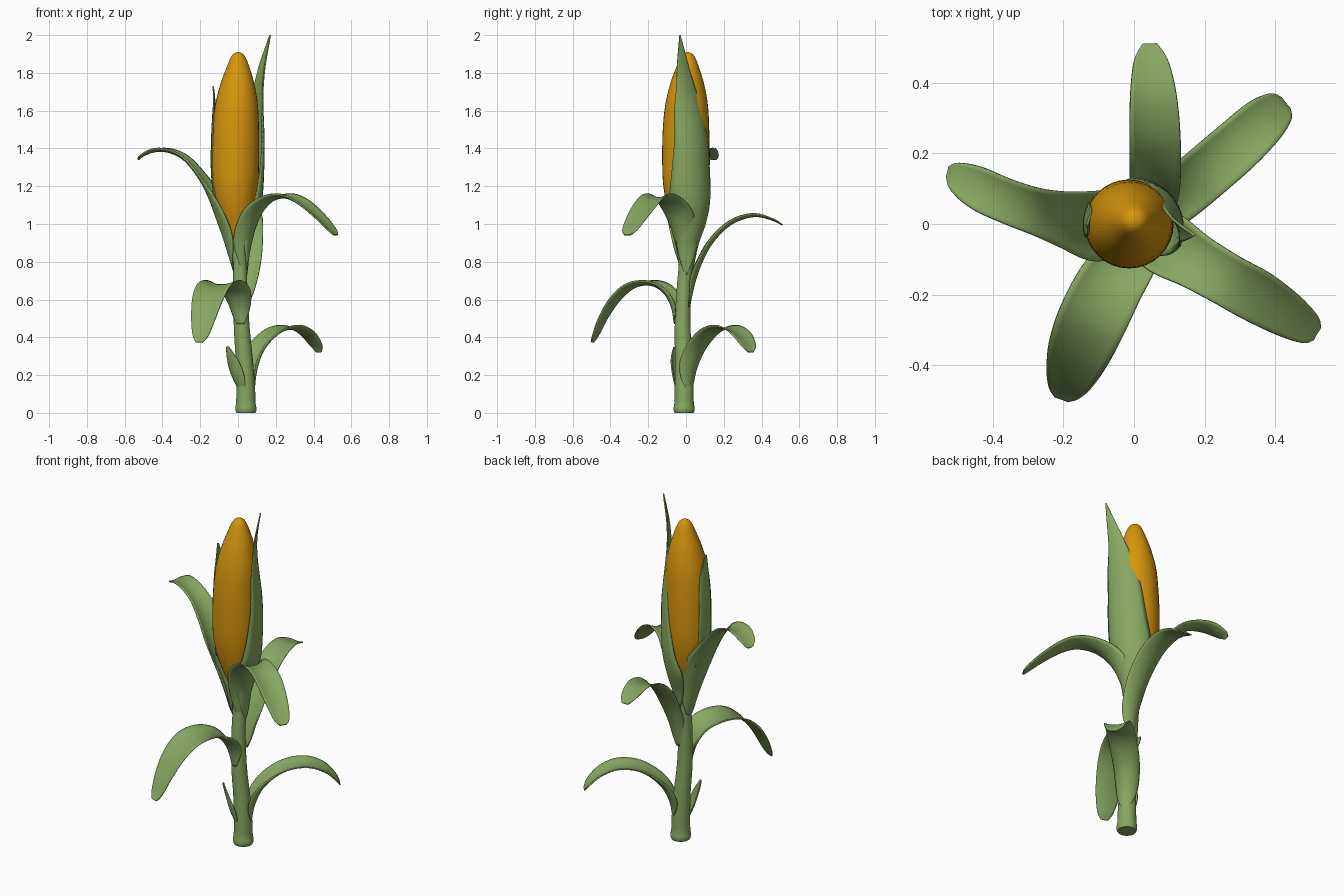
import bpy, bmesh, math
from mathutils import Vector


def material(name, color):
    m = bpy.data.materials.new(name)
    m.diffuse_color = (*color, 1)
    return m


GREEN = material("leaf green", (0.245, 0.385, 0.12))
YELLOW = material("kernel yellow", (0.68, 0.305, 0.004))


def smooth_rows(rows, steps):
    """Catmull-Rom interpolation through rows of numbers."""
    out = []
    for i in range(len(rows) - 1):
        p0, p1 = rows[max(i - 1, 0)], rows[i]
        p2, p3 = rows[i + 1], rows[min(i + 2, len(rows) - 1)]
        for s in range(steps):
            t = s / steps
            out.append([0.5 * (2 * b + (c - a) * t + (2 * a - 5 * b + 4 * c - d) * t * t
                               + (3 * b - a - 3 * c + d) * t ** 3)
                        for a, b, c, d in zip(p0, p1, p2, p3)])
    out.append(list(rows[-1]))
    return out


def make_object(name, rings, mat, closed):
    """Skin a list of point rows; closed rows become a capped tube."""
    bm = bmesh.new()
    grid = [[bm.verts.new(p) for p in ring] for ring in rings]
    n = len(grid[0])
    for a, b in zip(grid, grid[1:]):
        for j in range(n if closed else n - 1):
            k = (j + 1) % n
            bm.faces.new((a[j], a[k], b[k], b[j]))
    if closed:
        bm.faces.new(grid[0][::-1])
        bm.faces.new(grid[-1])
    bmesh.ops.recalc_face_normals(bm, faces=bm.faces)
    for f in bm.faces:
        f.smooth = True
    mesh = bpy.data.meshes.new(name)
    bm.to_mesh(mesh)
    bm.free()
    mesh.materials.append(mat)
    obj = bpy.data.objects.new(name, mesh)
    bpy.context.collection.objects.link(obj)
    return obj


def tube(name, rows, mat, sides=32):
    """Rows are x, y, z, radius."""
    rings = [[(x + r * math.cos(2 * math.pi * j / sides),
               y + r * math.sin(2 * math.pi * j / sides), z) for j in range(sides)]
             for x, y, z, r in smooth_rows(rows, 4)]
    obj = make_object(name, rings, mat, True)
    bpy.context.view_layer.objects.active = obj
    obj.select_set(True)
    bpy.ops.object.shade_smooth_by_angle(angle=math.radians(50))
    obj.select_set(False)


def leaf(name, azimuth, rows, columns=10):
    """Rows are x, y, z of the midrib, then blade width and channel radius."""
    a = math.radians(azimuth)
    side = Vector((-math.sin(a), math.cos(a), 0))
    pts = smooth_rows(rows, 5)
    rings = []
    for i, (x, y, z, w, r) in enumerate(pts):
        tangent = Vector(pts[min(i + 1, len(pts) - 1)][:3]) - Vector(pts[max(i - 1, 0)][:3])
        inward = tangent.cross(side).normalized()
        ring = []
        for j in range(columns + 1):
            th = (j / columns - 0.5) * max(w, 0.004) / r
            ring.append(Vector((x, y, z)) + side * (r * math.sin(th))
                        + inward * (r * (1 - math.cos(th))))
        rings.append(ring)
    obj = make_object(name, rings, GREEN, False)
    mod = obj.modifiers.new("thickness", 'SOLIDIFY')
    mod.thickness = 0.007
    mod.offset = 0


# Stalk, slightly bent
tube("stalk", [(.042, -.01, 0, .05), (.042, -.01, .02, .056), (.041, -.01, .06, .051),
               (.041, -.01, .12, .05), (.034, -.012, .27, .046), (.02, -.018, .45, .042),
               (.012, -.012, .65, .038), (.01, 0, .8, .037), (-.002, 0, .92, .035)], GREEN)

# Corn cob
tube("cob", [(0, 0, .85, .012), (-.002, 0, .92, .042), (-.006, 0, 1.0, .072),
             (-.012, 0, 1.1, .102), (-.015, 0, 1.22, .122), (-.014, 0, 1.36, .126),
             (-.012, 0, 1.5, .123), (-.008, .003, 1.63, .113), (-.003, .006, 1.74, .09),
             (0, .008, 1.82, .064), (.001, .009, 1.88, .04), (.001, .009, 1.903, .022),
             (.001, .009, 1.91, .003)], YELLOW)

# Tall husk on the right and the short husk on the left
leaf("right_husk", 27, [(.037, .01, .73, .03, .04), (.06, .03, .88, .19, .058),
     (.086, .05, 1.0, .31, .1), (.112, .057, 1.13, .31, .126), (.122, .052, 1.3, .26, .13),
     (.123, .045, 1.45, .22, .13), (.118, .025, 1.6, .18, .13), (.12, .002, 1.73, .11, .12),
     (.137, -.018, 1.86, .06, .1), (.17, -.032, 2.0, .004, .1)])
leaf("left_husk", 174, [(-.118, .01, 1.08, .1, .12), (-.138, .012, 1.25, .1, .13),
     (-.14, .012, 1.4, .095, .13), (-.134, .01, 1.55, .085, .13),
     (-.128, .005, 1.65, .05, .13), (-.131, 0, 1.73, .006, .13)])

# Two upper leaves that cradle the cob and then arch outward
leaf("upper_left_leaf", 166, [(-.022, 0, .75, .03, .04), (-.067, .002, .9, .19, .062),
     (-.108, .004, 1.02, .24, .092), (-.148, .006, 1.13, .23, .122),
     (-.2, .015, 1.235, .175, .14), (-.28, .036, 1.335, .14, .12),
     (-.36, .064, 1.378, .13, .12), (-.44, .1, 1.383, .125, .14),
     (-.505, .132, 1.36, .085, .2), (-.527, .148, 1.342, .03, .2)])
leaf("upper_right_leaf", -31, [(.04, -.01, .73, .03, .04), (.056, -.022, .88, .18, .06),
     (.084, -.045, .99, .21, .085), (.12, -.073, 1.07, .2, .12),
     (.18, -.11, 1.125, .165, .14), (.26, -.156, 1.137, .155, .14),
     (.34, -.2, 1.1, .155, .15), (.43, -.255, 1.028, .13, .17),
     (.495, -.297, .965, .09, .2), (.517, -.311, .942, .04, .2)])

# Three lower leaves along the stalk
leaf("back_leaf", 91, [(.035, .018, .56, .03, .045), (.048, .046, .69, .12, .06),
     (.058, .085, .8, .14, .09), (.06, .14, .9, .15, .12), (.06, .22, .985, .15, .14),
     (.058, .3, 1.027, .145, .14), (.054, .38, 1.04, .13, .16),
     (.048, .465, 1.018, .095, .2), (.045, .51, .995, .04, .2)])
leaf("low_right_leaf", 39, [(.075, .015, .13, .04, .052), (.086, .033, .23, .15, .062),
     (.122, .075, .335, .165, .085), (.2, .142, .42, .16, .13),
     (.288, .218, .443, .155, .15), (.36, .285, .41, .14, .16),
     (.41, .328, .355, .1, .2), (.428, .342, .322, .04, .2)])
leaf("front_leaf", 250, [(.012, -.058, .47, .04, .045), (-.003, -.073, .56, .15, .065),
     (-.027, -.113, .635, .19, .12), (-.073, -.18, .675, .2, .2),
     (-.12, -.275, .665, .2, .25), (-.155, -.36, .598, .18, .25),
     (-.18, -.43, .5, .14, .25), (-.197, -.475, .41, .09, .25),
     (-.205, -.495, .375, .04, .25)])

# Small sheath flap at the foot
leaf("foot_sheath", 232, [(.015, -.043, .13, .05, .055), (-.01, -.056, .2, .09, .065),
     (-.032, -.062, .28, .07, .09), (-.055, -.06, .35, .015, .1)])
